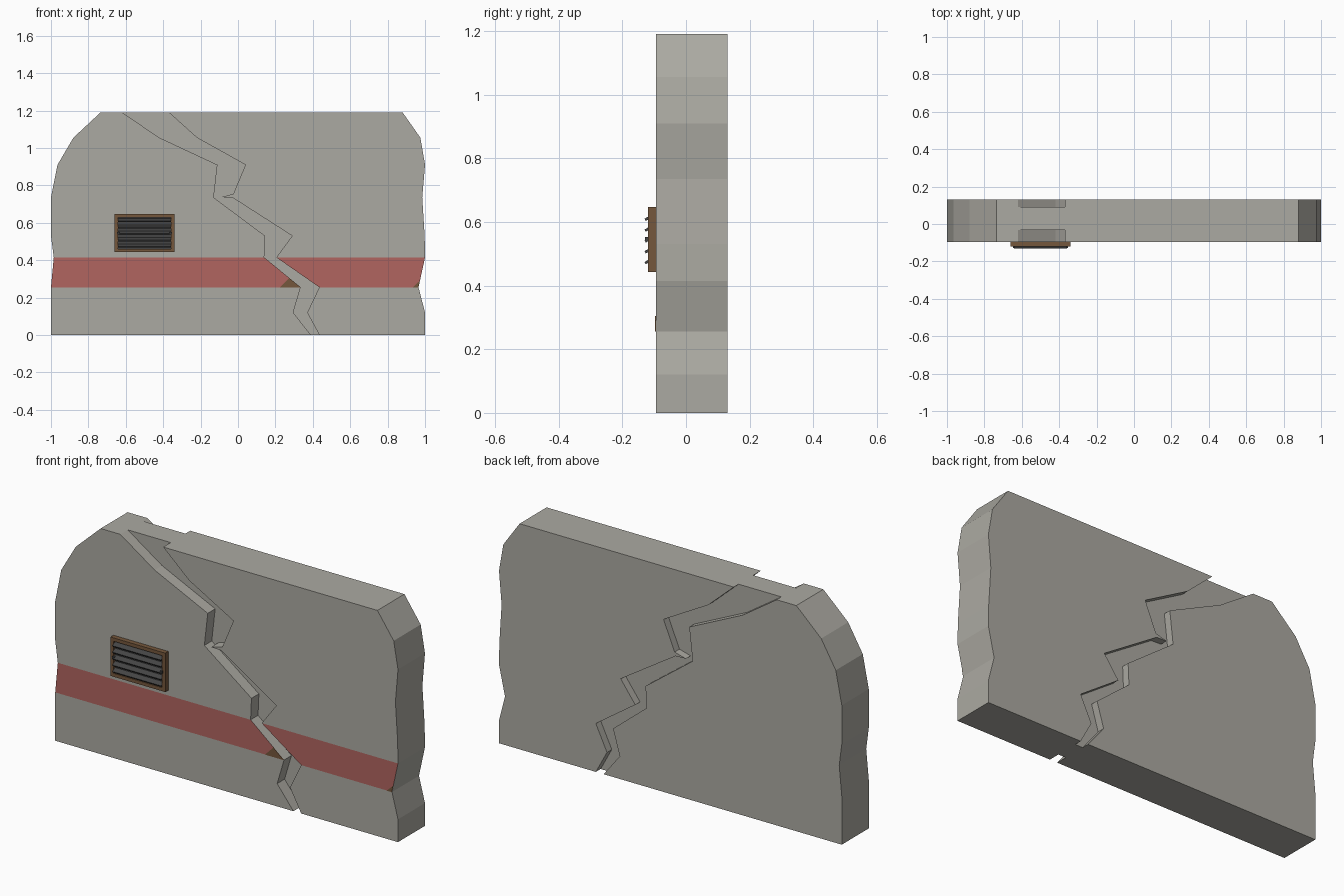
import bpy, bmesh
from mathutils import Matrix, Vector

if "Cube" in bpy.data.objects:
    bpy.data.objects.remove(bpy.data.objects["Cube"])


def material(name, r, g, b):
    m = bpy.data.materials.new(name)
    m.use_nodes = True
    m.diffuse_color = (r, g, b, 1)
    m.node_tree.nodes["Principled BSDF"].inputs["Base Color"].default_value = (r, g, b, 1)
    return m


plaster = material("grey plaster", 0.41, 0.40, 0.36)
red = material("faded red paint", 0.44, 0.13, 0.115)
brown = material("rust brown", 0.178, 0.095, 0.045)
dark = material("dark metal", 0.06, 0.06, 0.06)

FRONT, BACK = -0.095, 0.13
BAND_LOW, BAND_HIGH = 0.255, 0.415


def finish(bm, name, *mats):
    bmesh.ops.recalc_face_normals(bm, faces=bm.faces[:])
    mesh = bpy.data.meshes.new(name)
    bm.to_mesh(mesh)
    bm.free()
    for m in mats:
        mesh.materials.append(m)
    obj = bpy.data.objects.new(name, mesh)
    bpy.context.collection.objects.link(obj)
    return obj


def prism(outline, y0, y1):
    """Extrude an (x, z) outline from y0 to y1."""
    bm = bmesh.new()
    face = bm.faces.new([bm.verts.new((x, y0, z)) for x, z in outline])
    ext = bmesh.ops.extrude_face_region(bm, geom=[face])
    moved = [v for v in ext["geom"] if isinstance(v, bmesh.types.BMVert)]
    bmesh.ops.translate(bm, verts=moved, vec=(0, y1 - y0, 0))
    bmesh.ops.recalc_face_normals(bm, faces=bm.faces[:])
    return bm


def box(bm, centre, size, tilt=0.0):
    m = (Matrix.Translation(centre) @ Matrix.Rotation(tilt, 4, 'X')
         @ Matrix.Diagonal(Vector(size).to_4d()))
    bmesh.ops.create_cube(bm, size=1, matrix=m)


# Wall with worn ends
left_end = [(-1, 0), (-1, BAND_LOW), (-0.985, BAND_HIGH), (-1, 0.53), (-1, 0.735),
            (-0.965, 0.91), (-0.88, 1.055), (-0.735, 1.19)]
right_end = [(1, 0), (1, 0.12), (0.965, BAND_LOW), (1, BAND_HIGH), (0.998, 0.53),
             (0.985, 0.735), (1, 0.91), (0.975, 1.055), (0.88, 1.19)]
bm = prism(left_end + right_end[::-1], FRONT, BACK)

# Painted band cut into the front face only
for z in (BAND_LOW, BAND_HIGH):
    front = [f for f in bm.faces if f.normal.y < -0.9]
    edges = {e for f in front for e in f.edges}
    verts = {v for f in front for v in f.verts}
    bmesh.ops.bisect_plane(bm, geom=front + list(edges) + list(verts),
                           plane_co=(0, 0, z), plane_no=(0, 0, 1))
bm.normal_update()
for f in bm.faces:
    if f.normal.y < -0.9 and BAND_LOW < f.calc_center_median().z < BAND_HIGH:
        f.material_index = 1
wall = finish(bm, "cracked_wall", plaster, red)

# Crack grooves on both sides
crack_left = [(0.39, 0), (0.295, 0.12), (0.335, BAND_LOW), (0.14, BAND_HIGH), (0.145, 0.53),
              (-0.13, 0.735), (-0.11, 0.91), (-0.42, 1.055), (-0.62, 1.19)]
crack_right = [(0.435, 0), (0.37, 0.12), (0.435, BAND_LOW), (0.205, BAND_HIGH), (0.29, 0.53),
               (-0.03, 0.735), (-0.09, 0.737), (-0.025, 0.755), (0.04, 0.91),
               (-0.22, 1.055), (-0.37, 1.19)]
outline = ([(0.41, -0.05)] + crack_left + [(-0.65, 1.22), (-0.4, 1.22)]
           + crack_right[::-1] + [(0.45, -0.05)])
bpy.context.view_layer.objects.active = wall
for name, y0, y1 in (("front_crack_cutter", FRONT - 0.1, -0.033),
                     ("back_crack_cutter", 0.09, BACK + 0.1)):
    cutter = finish(prism(outline, y0, y1), name, plaster)
    cutter.hide_render = True
    mod = wall.modifiers.new(name, 'BOOLEAN')
    mod.operation = 'DIFFERENCE'
    mod.solver = 'EXACT'
    mod.object = cutter
    bpy.ops.object.modifier_apply(modifier=mod.name)
    bpy.data.objects.remove(cutter)

# Exposed brown chips at the lower edge of the band
for name, tri in (("crack_chip", [(0.225, BAND_LOW), (0.335, BAND_LOW), (0.274, 0.305)]),
                  ("edge_chip", [(0.935, BAND_LOW), (0.965, BAND_LOW), (0.972, 0.29)])):
    finish(prism(tri, FRONT - 0.002, FRONT + 0.002), name, brown)

# Vent frame
VX, VZ, VW, VH = -0.5, 0.545, 0.32, 0.205
RIM = 0.018
bm = bmesh.new()
for s in (-1, 1):
    box(bm, (VX + s * (VW - RIM) / 2, -0.107, VZ), (RIM, 0.026, VH))
    box(bm, (VX, -0.107, VZ + s * (VH - RIM) / 2), (VW - 2 * RIM, 0.026, RIM))
finish(bm, "vent_frame", brown)

# Vent backing, tilted slats and side pins
bm = bmesh.new()
box(bm, (VX, -0.1, VZ), (VW - 2 * RIM, 0.012, VH - 2 * RIM))
finish(bm, "vent_backing", dark)
bm = bmesh.new()
for i in range(5):
    box(bm, (VX, -0.117, VZ + (i - 2) * 0.034), (VW - 2 * RIM, 0.026, 0.008), 0.5)
finish(bm, "vent_slats", dark)
bm = bmesh.new()
for s in (-1, 1):
    box(bm, (VX + s * 0.14, -0.122, VZ), (0.012, 0.014, 0.014))
finish(bm, "vent_pins", dark)
